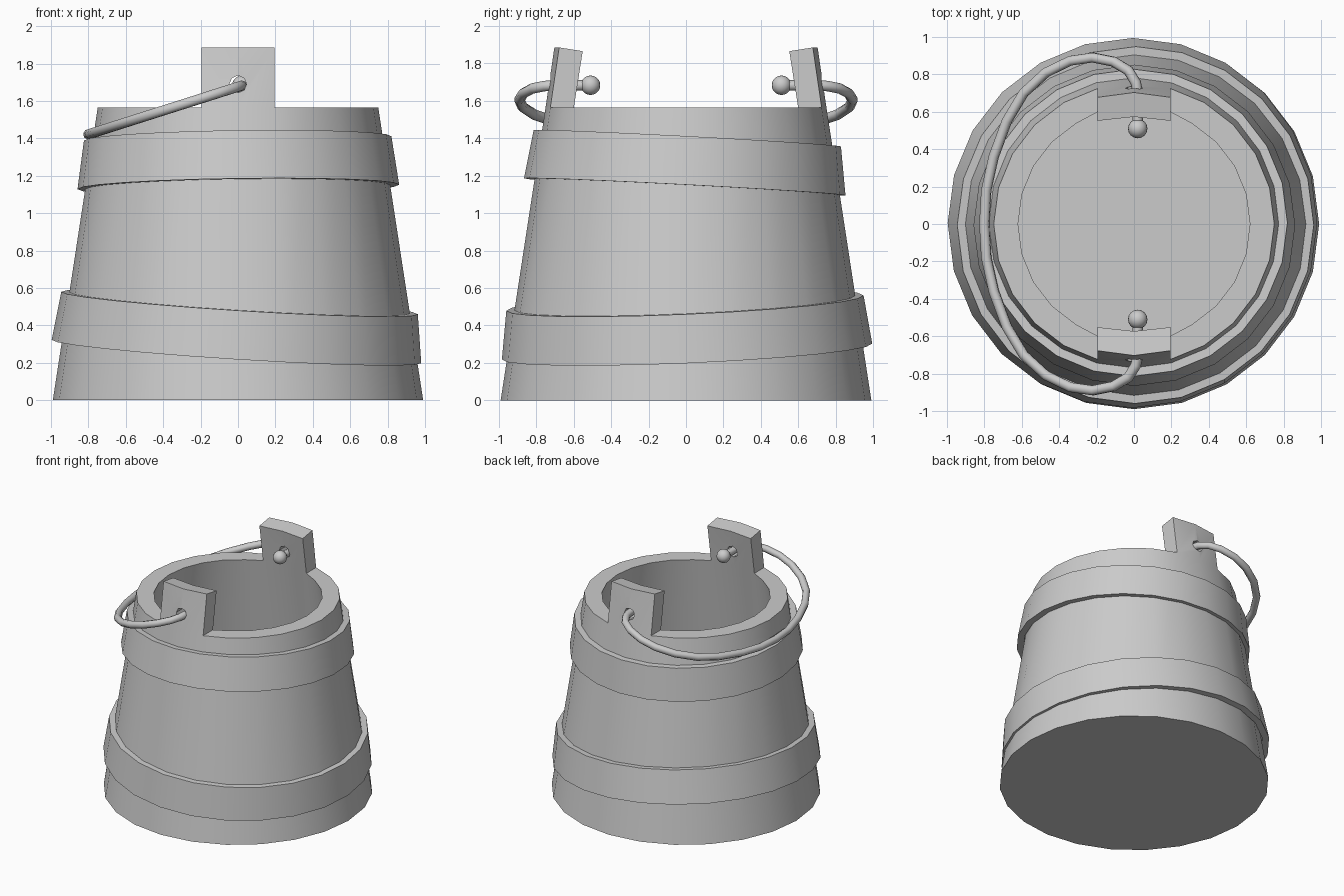
import bpy, bmesh, math
from mathutils import Vector

if "Cube" in bpy.data.objects:
    bpy.data.objects.remove(bpy.data.objects["Cube"])

SIDES = 24
RIM_Z = 1.565


def finish(obj, angle=35):
    bpy.ops.object.select_all(action='DESELECT')
    obj.select_set(True)
    bpy.context.view_layer.objects.active = obj
    bpy.ops.object.shade_smooth_by_angle(angle=math.radians(angle))
    return obj


def lathe(name, profile, closed=False, edit=None):
    """Revolve (radius, z) points about z; open profiles get end caps."""
    bm = bmesh.new()
    rings = []
    for r, z in profile:
        rings.append([bm.verts.new((r * math.cos(2 * math.pi * i / SIDES),
                                    r * math.sin(2 * math.pi * i / SIDES), z))
                      for i in range(SIDES)])
    pairs = list(zip(rings, rings[1:]))
    if closed:
        pairs.append((rings[-1], rings[0]))
    for a, b in pairs:
        for i in range(SIDES):
            j = (i + 1) % SIDES
            bm.faces.new((a[i], a[j], b[j], b[i]))
    if not closed:
        bm.faces.new(rings[0][::-1])
        bm.faces.new(rings[-1])
    bmesh.ops.recalc_face_normals(bm, faces=bm.faces[:])
    if edit:
        edit(bm)
    bmesh.ops.recalc_face_normals(bm, faces=bm.faces[:])
    me = bpy.data.meshes.new(name)
    bm.to_mesh(me)
    bm.free()
    obj = bpy.data.objects.new(name, me)
    bpy.context.collection.objects.link(obj)
    return obj


# Handle lugs: the two rim faces at front and back pulled upward
def raise_lugs(bm):
    for s in (-1, 1):
        faces = [f for f in bm.faces
                 if all(abs(v.co.z - RIM_Z) < 1e-4 for v in f.verts)
                 and abs(f.calc_center_median().x) < 0.15
                 and f.calc_center_median().y * s > 0]
        res = bmesh.ops.extrude_face_region(bm, geom=faces)
        bmesh.ops.delete(bm, geom=[f for f in faces if f.is_valid], context='FACES_ONLY')
        side_x = 0.75 * math.sin(math.radians(15))
        for v in [g for g in res['geom'] if isinstance(g, bmesh.types.BMVert)]:
            outer = v.co.length > Vector((0.69, RIM_Z)).length
            if abs(v.co.x) > 0.05:
                v.co.x = math.copysign(side_x, v.co.x)
            v.co.y -= s * 0.047
            v.co.z = 1.885 if outer else 1.865
        # straight sides: widen the inner rim corners under the lug
        for v in bm.verts:
            if (abs(v.co.z - RIM_Z) < 1e-4 and v.co.y * s > 0.55
                    and 0.1 < abs(v.co.x) < 0.18):
                v.co.x = math.copysign(side_x, v.co.x)


# Bucket body with hollow inside
body = lathe("bucket_body", [(0.99, 0), (0.75, RIM_Z), (0.62, RIM_Z), (0.84, 0.12)],
             edit=raise_lugs)

# Holes through both lugs
bpy.ops.mesh.primitive_cylinder_add(vertices=8, radius=0.046, depth=2,
                                    location=(0, 0, 1.69), rotation=(math.pi / 2, 0, 0))
cutter = bpy.context.object
cutter.name = "hole_cutter"
cutter.hide_render = True
mod = body.modifiers.new("holes", 'BOOLEAN')
mod.operation = 'DIFFERENCE'
mod.solver = 'EXACT'
mod.object = cutter
bpy.context.view_layer.objects.active = body
bpy.ops.object.modifier_apply(modifier=mod.name)
bpy.data.objects.remove(cutter)
finish(body)

# Two slightly tilted hoops (slopes along x and y)
for name, z, r0, r1, sx, sy in (("lower_hoop", 0.26, 0.99, 0.955, -0.063, 0.043),
                                ("upper_hoop", 1.14, 0.86, 0.822, 0.014, -0.053)):
    hoop = lathe(name, [(r0, -0.13), (r1, 0.13), (r1 - 0.05, 0.13), (r0 - 0.05, -0.13)],
                 closed=True)
    hoop.location.z = z + 0.13
    hoop.rotation_euler = (math.atan(sy), -math.atan(sx), 0)
    finish(hoop)

# Bent rod handle, resting on the left side
half = [(0.02, 0.51), (0.02, 0.70), (0.01, 0.755), (-0.03, 0.82), (-0.11, 0.868),
        (-0.22, 0.89), (-0.34, 0.873), (-0.47, 0.81), (-0.59, 0.70), (-0.68, 0.55),
        (-0.75, 0.36), (-0.79, 0.18)]
path = half + [(-0.80, 0)] + [(x, -y) for x, y in reversed(half)]
curve = bpy.data.curves.new("handle", 'CURVE')
curve.dimensions = '3D'
curve.bevel_depth = 0.028
curve.bevel_resolution = 2
curve.use_fill_caps = True
spline = curve.splines.new('POLY')
spline.points.add(len(path) - 1)
for p, (x, y) in zip(spline.points, path):
    p.co = (x, y, 1.682 + 0.318 * (x - 0.02), 1)
handle = bpy.data.objects.new("handle", curve)
bpy.context.collection.objects.link(handle)
bpy.ops.object.select_all(action='DESELECT')
handle.select_set(True)
bpy.context.view_layer.objects.active = handle
bpy.ops.object.convert(target='MESH')
finish(bpy.context.object, 50)

# Ball ends of the handle
for s, name in ((-1, "front_knob"), (1, "back_knob")):
    bpy.ops.mesh.primitive_uv_sphere_add(segments=16, ring_count=10, radius=0.052,
                                         location=(0.02, s * 0.51, 1.683))
    bpy.context.object.name = name
    finish(bpy.context.object, 50)
